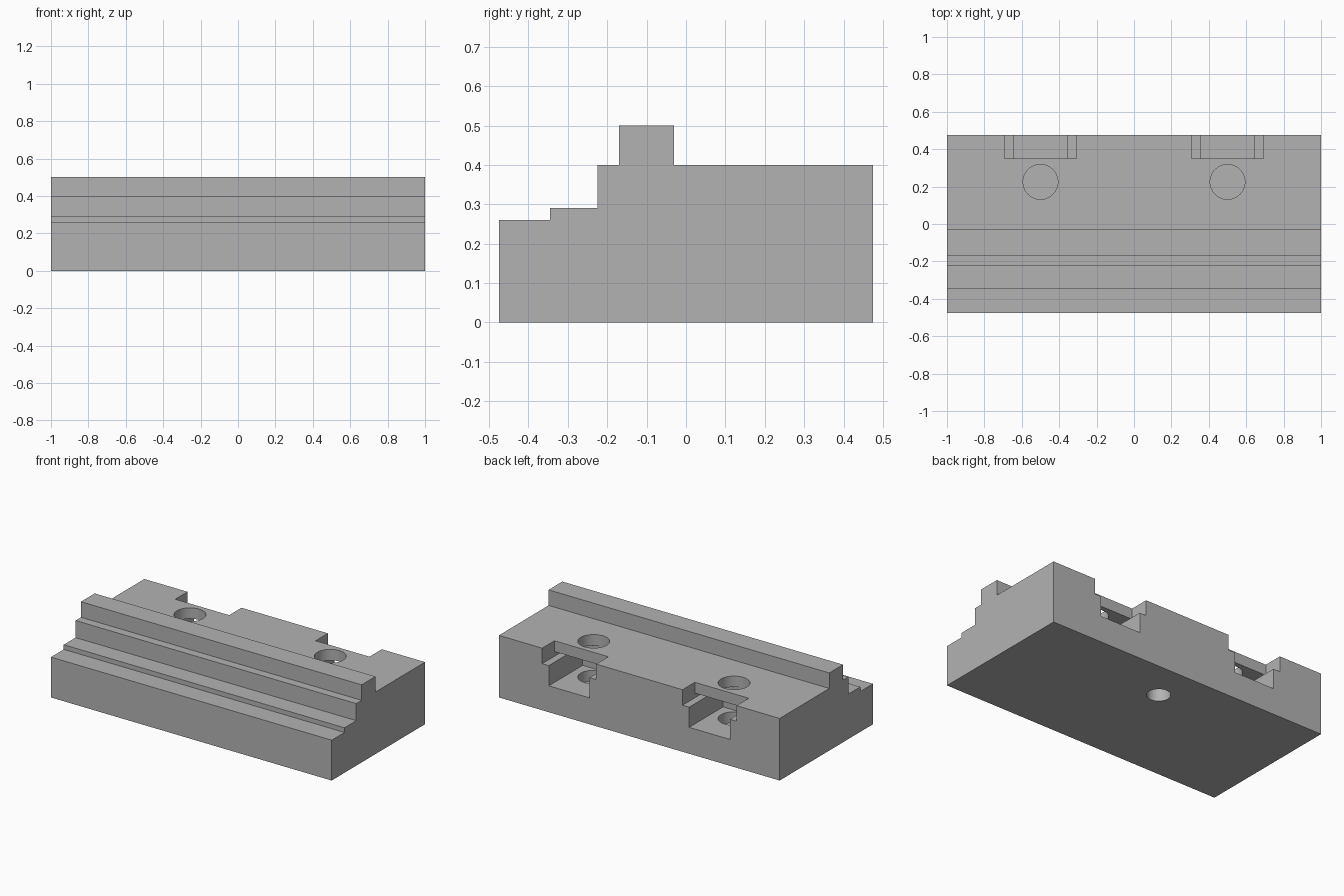
import bpy
import bmesh
import math

cube = bpy.data.objects.get("Cube")
if cube:
    bpy.data.objects.remove(cube, do_unlink=True)

grey = bpy.data.materials.new("plain_grey")
grey.use_nodes = True
colour = (0.45, 0.45, 0.45, 1)
grey.diffuse_color = colour
grey.node_tree.nodes["Principled BSDF"].inputs["Base Color"].default_value = colour


def extrude_x(name, profile, x0, x1):
    """Sweep a (y, z) outline from x0 to x1."""
    bm = bmesh.new()
    face = bm.faces.new([bm.verts.new((x0, y, z)) for y, z in profile])
    moved = bmesh.ops.extrude_face_region(bm, geom=[face])["geom"]
    verts = [v for v in moved if isinstance(v, bmesh.types.BMVert)]
    bmesh.ops.translate(bm, verts=verts, vec=(x1 - x0, 0, 0))
    bmesh.ops.recalc_face_normals(bm, faces=bm.faces)
    mesh = bpy.data.meshes.new(name)
    bm.to_mesh(mesh)
    bm.free()
    obj = bpy.data.objects.new(name, mesh)
    bpy.context.collection.objects.link(obj)
    mesh.materials.append(grey)
    return obj


def box(name, x0, x1, y0, y1, z0, z1):
    return extrude_x(name, [(y0, z0), (y1, z0), (y1, z1), (y0, z1)], x0, x1)


def cylinder(name, x, y, z0, z1, radius):
    bpy.ops.mesh.primitive_cylinder_add(
        vertices=64, radius=radius, depth=z1 - z0, location=(x, y, (z0 + z1) / 2))
    obj = bpy.context.object
    obj.name = name
    obj.data.materials.append(grey)
    return obj


# Stepped rail body
BACK = 0.475
body = extrude_x("stepped_block", [
    (-BACK, 0), (BACK, 0), (BACK, 0.40), (-0.03, 0.40), (-0.03, 0.50),
    (-0.17, 0.50), (-0.17, 0.40), (-0.225, 0.40), (-0.225, 0.29),
    (-0.345, 0.29), (-0.345, 0.26), (-BACK, 0.26)], -1, 1)

# Two rear pockets: open notch, undercut ledge, narrow lower pocket, round hole
HOLE_Y = 0.225
cutters = []
for side, x in (("left", 0.5), ("right", -0.5)):
    wide, narrow = 0.192, 0.145
    cutters += [
        box(side + "_notch_cutter", x - wide, x + wide, 0.35, 0.6, 0.30, 0.6),
        box(side + "_ledge_cutter", x - wide, x + wide, 0.13, 0.6, 0.30, 0.33),
        box(side + "_pocket_cutter", x - narrow, x + narrow, 0.13, 0.6, 0.17, 0.31),
        cylinder(side + "_hole_cutter", x, HOLE_Y, 0.10, 0.6, 0.093),
    ]

# Blind mounting hole in the underside
cutters.append(cylinder("mounting_hole_cutter", 0, 0.22, -0.1, 0.20, 0.069))

for cutter in cutters:
    mod = body.modifiers.new(cutter.name, "BOOLEAN")
    mod.operation = "DIFFERENCE"
    mod.solver = "EXACT"
    mod.object = cutter
    cutter.hide_render = True

# Bake the cuts, then drop the cutters
bpy.ops.object.select_all(action="DESELECT")
body.select_set(True)
bpy.context.view_layer.objects.active = body
for mod in list(body.modifiers):
    bpy.ops.object.modifier_apply(modifier=mod.name)
for cutter in cutters:
    bpy.data.objects.remove(cutter, do_unlink=True)

bpy.ops.object.shade_smooth_by_angle(angle=math.radians(30))
